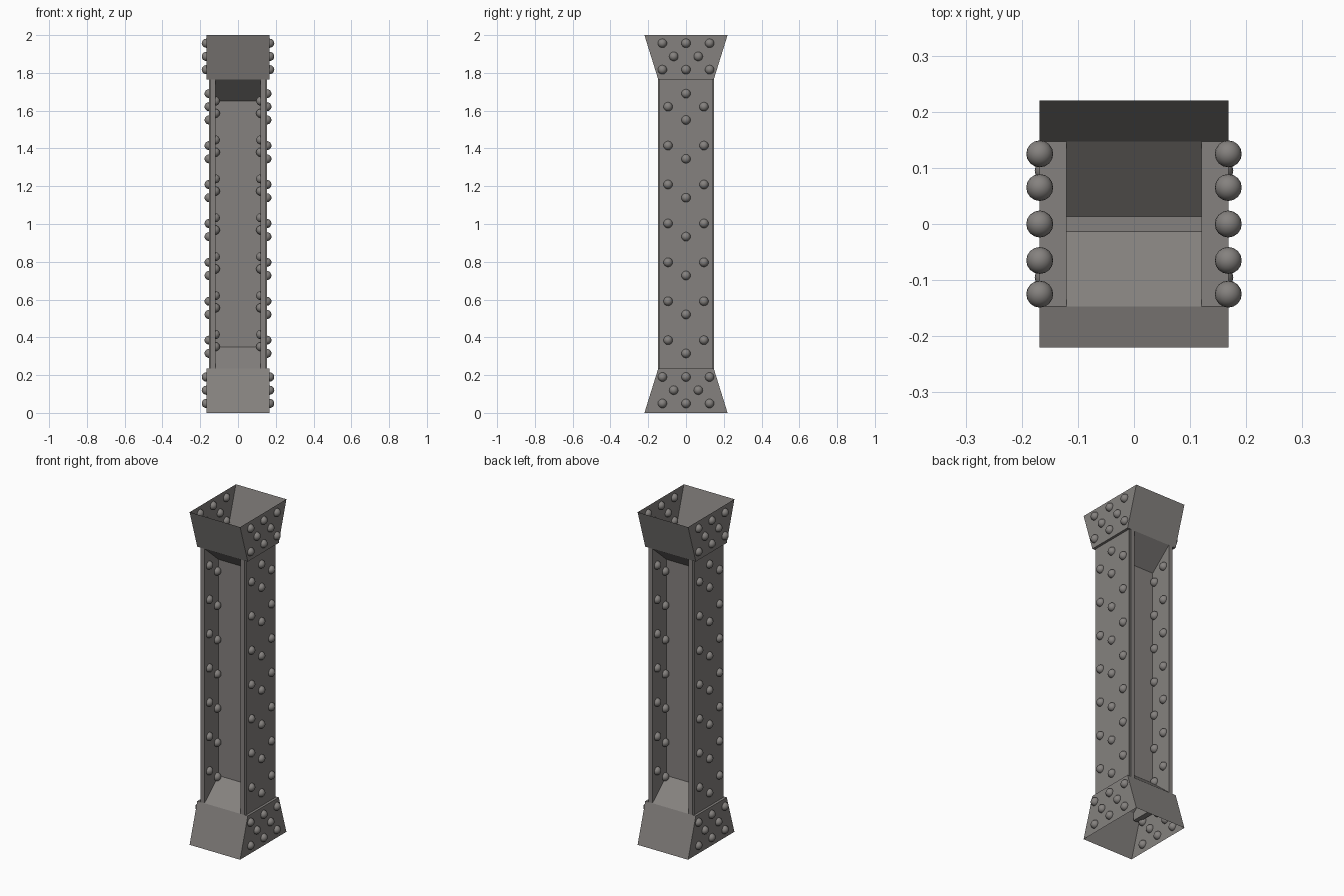
import bpy, bmesh
from mathutils import Matrix, Vector

cube = bpy.data.objects.get("Cube")
if cube:
    bpy.data.objects.remove(cube, do_unlink=True)

steel = bpy.data.materials.new("warm grey steel")
COLOR = (0.235, 0.222, 0.212, 1)
steel.diffuse_color = COLOR
steel.use_nodes = True
steel.node_tree.nodes["Principled BSDF"].inputs["Base Color"].default_value = COLOR

# Shared dimensions
CAP_X, CAP_H = 0.168, 0.235      # cap half width and height
RIM_Y, NECK_Y = 0.22, 0.147      # cap half depth at rim and neck
WEB_X, WEB_Y = 0.12, 0.013       # web half width and half thickness
RAMP_Z = 0.35                    # where the ramps meet the web
PLATE_X = 0.153                  # outer face of the column plates
RIVET = 0.024


def finish(name, bm):
    mesh = bpy.data.meshes.new(name)
    bm.to_mesh(mesh)
    bm.free()
    mesh.materials.append(steel)
    obj = bpy.data.objects.new(name, mesh)
    bpy.context.collection.objects.link(obj)
    return obj


def box(name, lo, hi):
    lo, hi = Vector(lo), Vector(hi)
    bm = bmesh.new()
    bmesh.ops.create_cube(bm, size=1, matrix=Matrix.Translation((lo + hi) / 2)
                          @ Matrix.Diagonal((*(hi - lo), 1)))
    return finish(name, bm)


def quad(bm, *points):
    bm.faces.new([bm.verts.new(p) for p in points])


def cap(name, top):
    """Open flared collar with ledges and ramps leading to the web."""
    bm = bmesh.new()
    for s in (-1, 1):
        # sloped front and back walls
        quad(bm, (-CAP_X, s * RIM_Y, 0), (CAP_X, s * RIM_Y, 0),
             (CAP_X, s * NECK_Y, CAP_H), (-CAP_X, s * NECK_Y, CAP_H))
        # trapezoid side walls
        quad(bm, (s * CAP_X, -RIM_Y, 0), (s * CAP_X, RIM_Y, 0),
             (s * CAP_X, NECK_Y, CAP_H), (s * CAP_X, -NECK_Y, CAP_H))
        # ledges over the flange ends
        quad(bm, (s * WEB_X, -NECK_Y, CAP_H), (s * CAP_X, -NECK_Y, CAP_H),
             (s * CAP_X, NECK_Y, CAP_H), (s * WEB_X, NECK_Y, CAP_H))
        # ramps
        quad(bm, (-WEB_X, s * NECK_Y, CAP_H), (WEB_X, s * NECK_Y, CAP_H),
             (WEB_X, s * WEB_Y, RAMP_Z), (-WEB_X, s * WEB_Y, RAMP_Z))
    bmesh.ops.remove_doubles(bm, verts=bm.verts, dist=0.0001)
    if top:
        for v in bm.verts:
            v.co.z = 2 - v.co.z
    bmesh.ops.recalc_face_normals(bm, faces=bm.faces)
    finish(name, bm)


def rivets(name, x, spots):
    """Domed rivets at (y, z) spots, on both sides."""
    bm = bmesh.new()
    for s in (-1, 1):
        for y, z in spots:
            bmesh.ops.create_uvsphere(bm, u_segments=16, v_segments=10, radius=RIVET,
                                      matrix=Matrix.Translation((s * x, y, z)))
    for f in bm.faces:
        f.smooth = True
    finish(name, bm)


# Column
box("web", (-WEB_X, -WEB_Y, RAMP_Z), (WEB_X, WEB_Y, 2 - RAMP_Z))
for side, s in (("right", -1), ("left", 1)):
    xs = sorted((s * WEB_X, s * 0.145))
    box(side + "_flange", (xs[0], -NECK_Y, 0.19), (xs[1], NECK_Y, 2 - CAP_H))
    xs = sorted((s * 0.145, s * PLATE_X))
    box(side + "_cover_plate", (xs[0], -0.139, 0.19), (xs[1], 0.139, 2 - CAP_H))

# Caps
cap("bottom_cap", False)
cap("top_cap", True)

# Rivets on the caps
low = [(y, z) for z in (0.05, 0.19) for y in (-0.125, 0, 0.125)]
low += [(y, 0.12) for y in (-0.065, 0.065)]
rivets("bottom_cap_rivets", CAP_X, low)
rivets("top_cap_rivets", CAP_X, [(y, 2.007 - z) for y, z in low])

# Rivets on the column, staggered rows
STEP = 0.206
outer = [(y, 0.385 + STEP * i) for i in range(7) for y in (-0.095, 0.095)]
outer += [(0, 0.315 + STEP * i) for i in range(7)] + [(0, 1.69)]
rivets("outer_rivets", PLATE_X, outer)
inner = [(s * y, z + STEP * i) for i in range(7) for s in (-1, 1)
         for y, z in ((0.105, 0.415), (0.03, 0.35))]
rivets("inner_rivets", WEB_X, inner)
